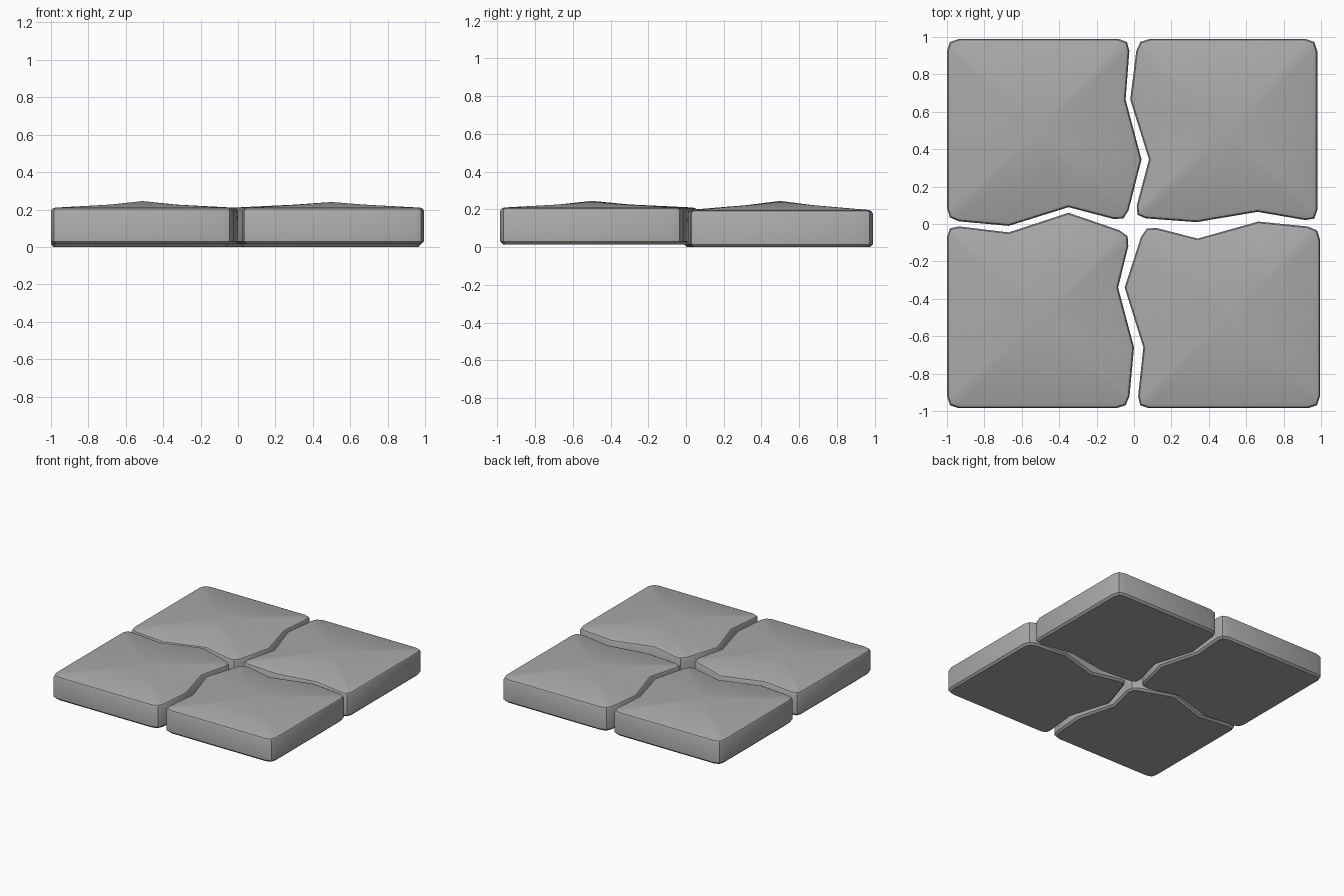
import bpy, bmesh, math
from mathutils import Vector

cube = bpy.data.objects.get("Cube")
if cube:
    bpy.data.objects.remove(cube, do_unlink=True)

# One plain stone colour
stone = bpy.data.materials.new("grey stone")
stone.use_nodes = True
GREY = (0.4, 0.4, 0.4, 1.0)
stone.diffuse_color = GREY
bsdf = stone.node_tree.nodes["Principled BSDF"]
bsdf.inputs["Base Color"].default_value = GREY
bsdf.inputs["Roughness"].default_value = 0.8


def round_corners(points, cut=0.065):
    """Replace the square corners with two-segment cuts, keep the shallow bends."""
    out = []
    for i, p in enumerate(points):
        a = points[i - 1] - p
        b = points[(i + 1) % len(points)] - p
        if a.angle(b) > math.radians(125):
            out.append(p)
            continue
        p0, p1 = p + a.normalized() * cut, p + b.normalized() * cut
        out += [p0, (p0 + p1) * 0.25 + p * 0.5, p1]
    return out


def offset_inward(points, dist):
    """Mitred inward offset of a counter-clockwise outline."""
    out = []
    for i, p in enumerate(points):
        d0 = (p - points[i - 1]).normalized()
        d1 = (points[(i + 1) % len(points)] - p).normalized()
        n0, n1 = Vector((-d0.y, d0.x)), Vector((-d1.y, d1.x))
        out.append(p + (n0 + n1) * dist / (1 + n0.dot(n1)))
    return out


def make_tile(name, corners, centre, bottom, edge, ring, peak):
    outline = round_corners([Vector(c) for c in corners])
    mid = Vector(centre)
    # Stacked outlines: underside, wall, bevelled rim, raised inner ring
    levels = [
        (offset_inward(outline, 0.015), bottom),
        (outline, bottom + 0.015),
        (outline, edge - 0.018),
        (offset_inward(outline, 0.007), edge - 0.006),
        (offset_inward(outline, 0.022), edge),
        ([mid + (p - mid) * 0.36 for p in outline], ring),
    ]
    bm = bmesh.new()
    loops = [[bm.verts.new((p.x, p.y, z)) for p in pts] for pts, z in levels]
    n = len(outline)
    for low, high in zip(loops, loops[1:]):
        for i in range(n):
            j = (i + 1) % n
            bm.faces.new((low[i], low[j], high[j], high[i]))
    bm.faces.new(loops[0][::-1])
    # Shallow peak in the middle of the worn top
    tip = bm.verts.new((mid.x, mid.y, peak))
    for i in range(n):
        bm.faces.new((loops[-1][i], loops[-1][(i + 1) % n], tip))
    bmesh.ops.recalc_face_normals(bm, faces=bm.faces[:])
    mesh = bpy.data.meshes.new(name)
    bm.to_mesh(mesh)
    bm.free()
    mesh.materials.append(stone)
    obj = bpy.data.objects.new(name, mesh)
    bpy.context.collection.objects.link(obj)
    bpy.ops.object.select_all(action="DESELECT")
    obj.select_set(True)
    bpy.context.view_layer.objects.active = obj
    bpy.ops.object.shade_smooth_by_angle(angle=math.radians(32))


# Back pair sits on the ground, front pair stands slightly higher
BACK = dict(bottom=0.0, edge=0.197, ring=0.222)
FRONT = dict(bottom=0.015, edge=0.21, ring=0.226)

make_tile("back_right_tile",
          [(-1, 0.99), (-1, 0.02), (-0.67, -0.01), (-0.35, 0.09), (-0.045, 0.01),
           (0.04, 0.345), (-0.045, 0.665), (-0.02, 0.99)],
          (-0.51, 0.5), peak=0.245, **BACK)
make_tile("back_left_tile",
          [(0.02, 0.99), (-0.02, 0.665), (0.08, 0.345), (-0.002, 0.035),
           (0.335, 0.01), (0.66, 0.065), (0.98, 0.01), (0.98, 0.99)],
          (0.5, 0.5), peak=0.24, **BACK)
make_tile("front_right_tile",
          [(-1, -0.005), (-1, -0.985), (-0.03, -0.985), (0.0, -0.66),
           (-0.085, -0.34), (-0.015, -0.055), (-0.35, 0.06), (-0.67, -0.045)],
          (-0.51, -0.5), peak=0.245, **FRONT)
make_tile("front_left_tile",
          [(0.015, -0.985), (0.995, -0.985), (0.995, -0.02), (0.665, 0.013),
           (0.34, -0.078), (0.058, -0.005), (-0.05, -0.34), (0.05, -0.66)],
          (0.5, -0.5), peak=0.24, **FRONT)
